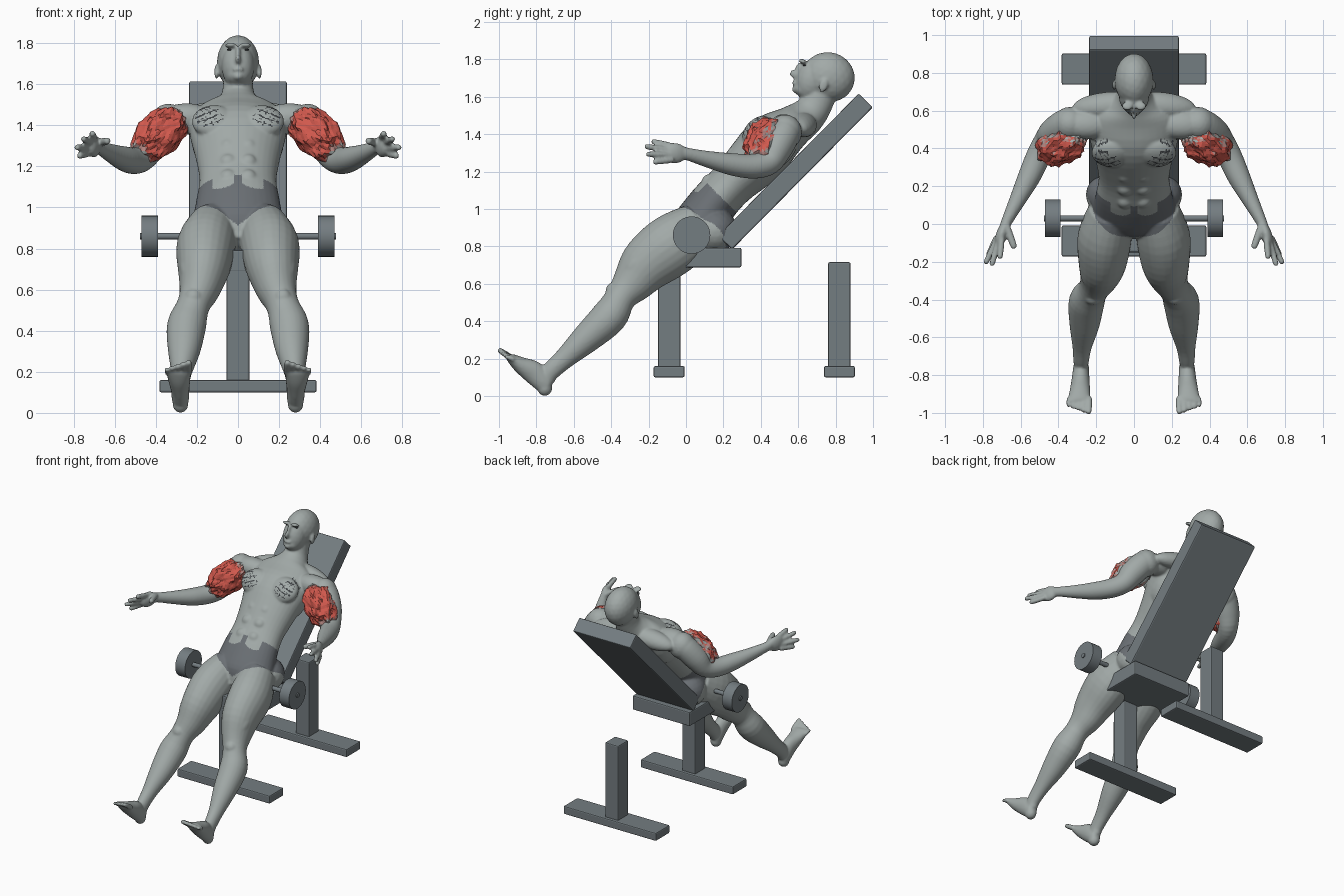
import bpy, bmesh, math, random
from mathutils import Vector, Matrix, Euler

random.seed(4)
if "Cube" in bpy.data.objects:
    bpy.data.objects.remove(bpy.data.objects["Cube"])


def material(name, r, g, b):
    m = bpy.data.materials.new(name)
    m.use_nodes = True
    m.diffuse_color = (r, g, b, 1)
    m.node_tree.nodes["Principled BSDF"].inputs["Base Color"].default_value = (r, g, b, 1)
    return m


skin = material("grey_skin", .36, .40, .39)
metal = material("bench_grey", .175, .205, .22)
cloth = material("shorts_grey", .145, .16, .175)
dark = material("dark_line", .05, .055, .06)
red = material("muscle_red", .64, .10, .075)
pale = material("muscle_pale", .46, .24, .22)


def finish(obj, name, *mats):
    obj.name = name
    for m in mats:
        obj.data.materials.append(m)
    return obj


def from_bmesh(bm, name, *mats):
    bmesh.ops.recalc_face_normals(bm, faces=bm.faces)
    mesh = bpy.data.meshes.new(name)
    bm.to_mesh(mesh)
    bm.free()
    obj = bpy.data.objects.new(name, mesh)
    bpy.context.collection.objects.link(obj)
    return finish(obj, name, *mats)


# ---- Bench ----
def box(name, centre, size, tilt=0):
    bpy.ops.mesh.primitive_cube_add(size=1, location=centre, rotation=(tilt, 0, 0))
    obj = bpy.context.object
    obj.scale = size
    bpy.ops.object.transform_apply(location=False, rotation=False, scale=True)
    bev = obj.modifiers.new("edge", 'BEVEL')
    bev.width, bev.segments = .008, 2
    return finish(obj, name, metal)


def cylinder(name, x, radius, length):
    bpy.ops.mesh.primitive_cylinder_add(vertices=40, radius=radius, depth=length,
                                        location=(x, .03, .86), rotation=(0, math.pi / 2, 0))
    obj = finish(bpy.context.object, name, metal)
    bpy.ops.object.shade_smooth_by_angle()
    return obj


box("back_pad", (0, .585, 1.2), (.475, .105, 1.07), -.78)
box("seat", (0, .073, .74), (.475, .445, .105))
for label, y, top in (("front", -.09, .70), ("rear", .82, .715)):
    box(label + "_post", (0, y, (top + .13) / 2), (.11, .12, top - .13))
    box(label + "_foot", (0, y, .13), (.765, .165, .06))
cylinder("hip_bar", 0, .016, .955)
for label, x in (("left", .43), ("right", -.43)):
    cylinder(label + "_weight", x, .1, .08)

# ---- Figure ----
body = bmesh.new()


def smooth_rows(rows, steps=4):
    """Rounded path through the given rows."""
    p = [rows[0], *rows, rows[-1]]
    out = []
    for a, b, c, d in zip(p, p[1:], p[2:], p[3:]):
        for t in (k / steps for k in range(steps)):
            out.append(b + ((c - a) * t + (2 * a - 5 * b + 4 * c - d) * t ** 2
                            + (3 * b - a - 3 * c + d) * t ** 3) / 2)
    return out + [rows[-1]]


def loft(table, side=1, n=24):
    """Closed tube of ellipses; each row is x, y, z, half width, half depth."""
    rows = smooth_rows([Vector((side * r[0], *r[1:])) for r in table])
    pts = [Vector(r[:3]) for r in rows]
    rings = []
    for i, row in enumerate(rows):
        t = (pts[min(i + 1, len(pts) - 1)] - pts[max(i - 1, 0)]).normalized()
        across = (Vector((1, 0, 0)) - t * t.x).normalized()
        deep = t.cross(across)
        rings.append([body.verts.new(pts[i] + across * row[3] * math.cos(a) + deep * row[4] * math.sin(a))
                      for a in (2 * math.pi * k / n for k in range(n))])
    for a, b in zip(rings, rings[1:]):
        for k in range(n):
            body.faces.new((a[k], a[(k + 1) % n], b[(k + 1) % n], b[k]))
    body.faces.new(rings[0])
    body.faces.new(rings[-1])


def blob(centre, half, tilt=0, turn=0, roll=0):
    mat = Matrix.LocRotScale(Vector(centre), Euler((tilt, roll, turn)), Vector(half))
    bmesh.ops.create_icosphere(body, subdivisions=3, radius=1, matrix=mat)


def rod(a, b, r, side):
    a, b = Vector(a), Vector(b)
    loft([(*a.lerp(b, f), r * k, r * k) for f, k in ((0, 1), (.5, 1.05), (.92, .9), (1, .5))], side, 10)


# Torso and neck
loft([(0, -.01, .80, .10, .09), (0, .06, .89, .215, .145), (0, .14, 1.02, .205, .13),
      (0, .24, 1.13, .187, .125), (0, .35, 1.24, .205, .145), (0, .46, 1.36, .235, .15),
      (0, .57, 1.44, .225, .115), (0, .64, 1.49, .13, .10), (0, .69, 1.55, .08, .088),
      (0, .74, 1.66, .07, .083)], n=36)

# Head
TILT = -.32
blob((0, .762, 1.705), (.103, .142, .133), TILT)
blob((0, .675, 1.69), (.08, .088, .12), TILT)
blob((0, .64, 1.635), (.058, .068, .045), TILT)
blob((0, .585, 1.72), (.014, .032, .024), TILT)
blob((0, .605, 1.75), (.012, .022, .035), TILT)
blob((0, .583, 1.672), (.028, .016, .012), TILT)
blob((0, .585, 1.64), (.025, .018, .02), TILT)

for s in (1, -1):
    blob((s * .035, .625, 1.788), (.03, .025, .012), TILT)
    blob((s * .105, .735, 1.66), (.010, .024, .038), TILT)
    # Chest, belly, back and shoulder muscles
    blob((s * .115, .378, 1.418), (.11, .06, .095), -.75)
    for k in range(3):
        blob((s * .048, .12 + .068 * k, 1.148 + .075 * k), (.042, .035, .042), -.75)
    blob((s * .135, .48, 1.33), (.09, .10, .16), -.7)
    blob((s * .15, .63, 1.45), (.18, .07, .06), -.5, -s * .1, s * .15)
    blob((s * .25, .53, 1.43), (.14, .085, .075), -.5)
    blob((s * .34, .53, 1.41), (.09, .09, .095))
    blob((s * .125, .155, .885), (.13, .12, .12))
    # Arm
    loft([(.32, .55, 1.43, .07, .07), (.36, .525, 1.40, .085, .085), (.42, .48, 1.32, .085, .085),
          (.46, .44, 1.25, .07, .07), (.505, .36, 1.228, .066, .066), (.555, .25, 1.238, .06, .06),
          (.62, .12, 1.265, .043, .045), (.675, .01, 1.293, .029, .034), (.69, -.03, 1.3, .026, .04)], s)
    # Hand
    blob((s * .702, -.06, 1.298), (.03, .068, .055), 0, s * .3)
    for k, tip in enumerate(((.71, -.185, 1.362), (.755, -.222, 1.335), (.788, -.212, 1.293), (.775, -.175, 1.25))):
        rod((.70 + .009 * k, -.07, 1.335 - .024 * k), tip, .0165, s)
    rod((.675, -.01, 1.315), (.632, -.13, 1.325), .019, s)
    # Leg
    loft([(.12, .07, .90, .12, .14), (.155, -.07, .81, .143, .165), (.167, -.2, .71, .128, .15),
          (.187, -.285, .605, .10, .113), (.217, -.35, .525, .08, .083), (.25, -.41, .425, .095, .096),
          (.262, -.53, .31, .08, .08), (.275, -.65, .2, .051, .056), (.28, -.725, .13, .041, .05),
          (.28, -.745, .08, .035, .04)], s)
    blob((s * .217, -.395, .56), (.042, .035, .045))
    blob((s * .135, -.275, .67), (.055, .07, .07), .8)
    blob((s * .235, -.24, .72), (.05, .06, .13), -.8)
    # Foot
    blob((s * .28, -.755, .043), (.038, .04, .043))
    loft([(.28, -.725, .045, .025, .03), (.28, -.75, .06, .04, .05), (.282, -.81, .122, .046, .062),
          (.286, -.88, .163, .054, .046), (.29, -.93, .198, .059, .028), (.29, -.945, .21, .055, .02)], s)
    for k in range(5):
        x = .237 + .027 * k
        rod((x, -.92, .195), (x + .003, -1.004 + .009 * k, .25 - .009 * k), .0165 - .001 * k, s)

figure = from_bmesh(body, "figure", skin, cloth, dark)
bpy.ops.object.select_all(action='DESELECT')
bpy.context.view_layer.objects.active = figure
figure.select_set(True)
fuse = figure.modifiers.new("fuse", 'REMESH')
fuse.mode, fuse.voxel_size = 'VOXEL', .0075
soft = figure.modifiers.new("soften", 'SMOOTH')
soft.factor, soft.iterations = .5, 5
bpy.ops.object.modifier_apply(modifier="fuse")
bpy.ops.object.modifier_apply(modifier="soften")

# Shorts and chest markings chosen by position
for f in figure.data.polygons:
    x, y, z = f.center
    ax, along = abs(x), y + z
    f.material_index = 0
    if .84 + .9 * ax < along < 1.25 and z > .7 and ax < .3:
        notch = .02 < ax < .125 and along > 1.14 + 8 * (ax - .08) ** 2 and f.normal.y < -.2
        f.material_index = 0 if notch else 1
    mark = math.hypot((ax - .14) / .068, (z - 1.44) / .05)
    if mark < 1 and y < .45 and abs(math.sin(95 * ax + 3 * math.sin(70 * z)) * math.sin(110 * z + 40 * ax)) < .17:
        f.material_index = 2
bpy.ops.object.shade_smooth()

# ---- Eyes, set on the surface of the face ----
for label, s in (("left", 1), ("right", -1)):
    hit, spot, normal, face = figure.ray_cast(Vector((s * .04, 0, 1.768)), Vector((0, 1, 0)))
    bpy.ops.mesh.primitive_uv_sphere_add(segments=16, ring_count=8, radius=1,
                                         location=spot, rotation=(TILT, 0, s * .45))
    bpy.context.object.scale = (.016, .004, .0045)
    finish(bpy.context.object, label + "_eye", dark)

# ---- Torn upper arm muscles ----
muscle = bmesh.new()
axis = Vector((.17, -.09, -.16))
place = Matrix.LocRotScale(Vector((.383, .425, 1.355)), axis.to_track_quat('Z', 'Y'), Vector((.105, .105, .16)))
bmesh.ops.create_icosphere(muscle, subdivisions=4, radius=1)
for v in muscle.verts:
    p = v.co.copy()
    strand = math.sin(5 * math.atan2(p.y, p.x) + 2.5 * p.z) * math.sin(6 * p.z + 2 * p.x)
    v.co *= 1 + .09 * strand + random.uniform(-.05, .05)
    if random.random() < .05:
        v.co *= random.uniform(1.05, 1.16)
muscle.transform(place)
muscle.normal_update()
for f in muscle.faces:
    c = place.inverted() @ f.calc_center_median()
    fade = max(abs(c.z), .72 + f.normal.y * .45) + random.uniform(-.08, .08)
    f.material_index = 2 if fade > .93 else 1 if fade > .8 else 0
arms = from_bmesh(muscle, "upper_arm_muscles", red, pale, skin)
arms.modifiers.new("both_sides", 'MIRROR')
